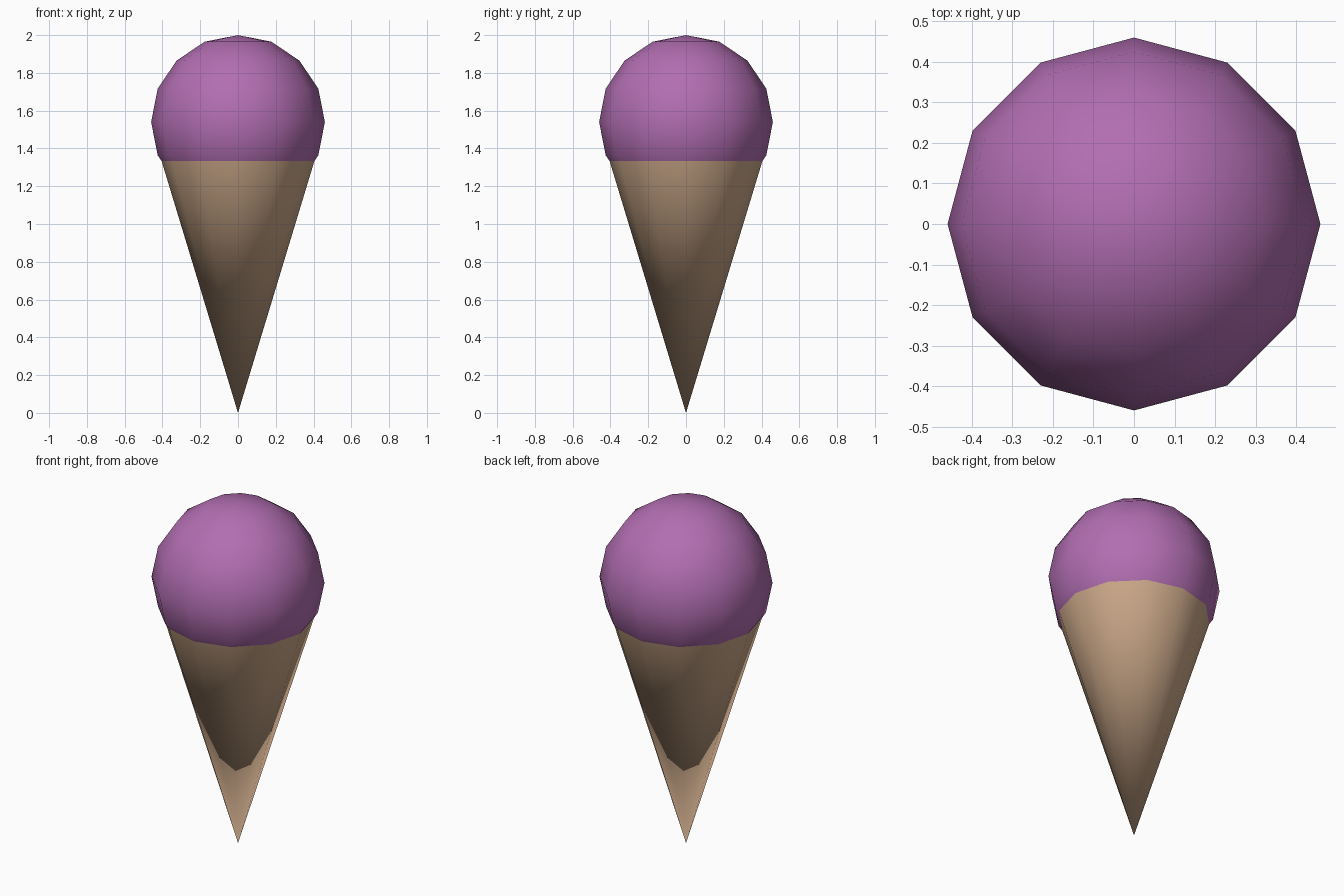
import bpy

# Remove the default object
cube = bpy.data.objects.get("Cube")
if cube:
    bpy.data.objects.remove(cube, do_unlink=True)

SIDES = 12
SCOOP_RADIUS = 0.46
SCOOP_Z = 2.0 - SCOOP_RADIUS
RIM_Z = 1.35          # tucked slightly inside the scoop
RIM_RADIUS = 0.4095


def make_material(name, rgb):
    mat = bpy.data.materials.new(name)
    mat.use_nodes = True
    mat.diffuse_color = (*rgb, 1.0)
    bsdf = next(n for n in mat.node_tree.nodes if n.type == 'BSDF_PRINCIPLED')
    bsdf.inputs["Base Color"].default_value = (*rgb, 1.0)
    return mat


def finish(name, mat):
    obj = bpy.context.object
    obj.name = obj.data.name = name
    obj.data.materials.append(mat)
    bpy.ops.object.shade_smooth()
    return obj


# Wafer cone: open at the top, one shared vertex at the tip
bpy.ops.mesh.primitive_cone_add(
    vertices=SIDES, radius1=0.0, radius2=RIM_RADIUS, depth=RIM_Z,
    end_fill_type='NOTHING', location=(0, 0, RIM_Z / 2))
finish("wafer_cone", make_material("wafer tan", (0.61, 0.40, 0.255)))

# Ice cream scoop resting in the cone
bpy.ops.mesh.primitive_uv_sphere_add(
    segments=SIDES, ring_count=8, radius=SCOOP_RADIUS, location=(0, 0, SCOOP_Z))
finish("ice_cream_scoop", make_material("berry purple", (0.445, 0.156, 0.445)))
